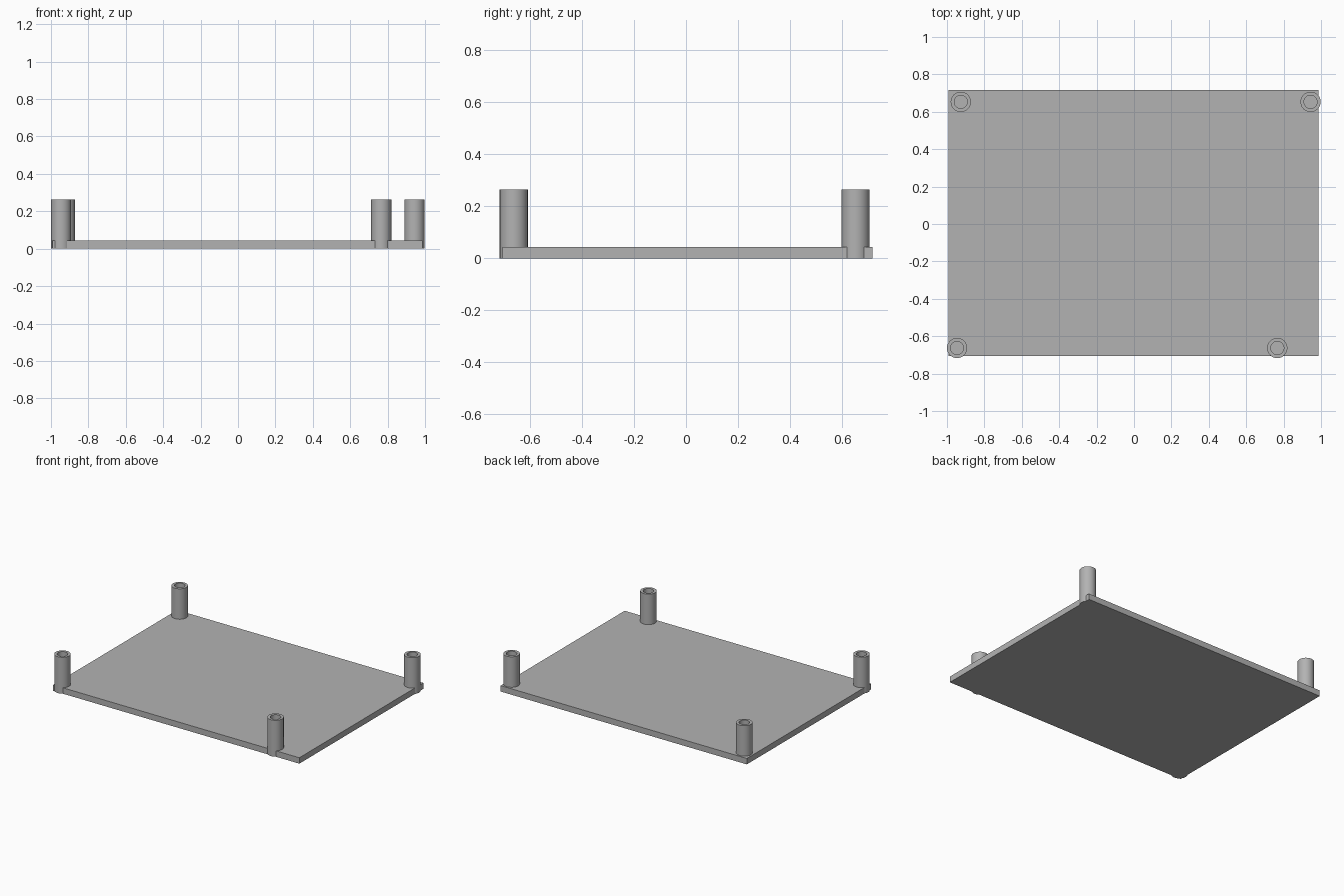
import bpy, bmesh, math

if "Cube" in bpy.data.objects:
    bpy.data.objects.remove(bpy.data.objects["Cube"], do_unlink=True)

PLATE_TOP = 0.043
POST_TOP = 0.264
OUTER, BORE = 0.054, 0.035

grey = bpy.data.materials.new("plain grey")
grey.use_nodes = True
colour = (0.45, 0.45, 0.45, 1)
grey.diffuse_color = colour
grey.node_tree.nodes["Principled BSDF"].inputs["Base Color"].default_value = colour


def add_object(name, bm):
    bmesh.ops.recalc_face_normals(bm, faces=bm.faces)
    mesh = bpy.data.meshes.new(name)
    bm.to_mesh(mesh)
    bm.free()
    mesh.materials.append(grey)
    obj = bpy.data.objects.new(name, mesh)
    bpy.context.collection.objects.link(obj)
    return obj


# Flat base plate
def base_plate(x0, x1, y0, y1):
    bm = bmesh.new()
    corners = [bm.verts.new((x, y, 0)) for x, y in ((x0, y0), (x1, y0), (x1, y1), (x0, y1))]
    face = bm.faces.new(corners)
    side = bmesh.ops.extrude_face_region(bm, geom=[face])["geom"]
    verts = [v for v in side if isinstance(v, bmesh.types.BMVert)]
    bmesh.ops.translate(bm, verts=verts, vec=(0, 0, PLATE_TOP))
    add_object("base_plate", bm)


# Hollow standoff, turned from a profile with a blind bore
def standoff(name, x, y):
    bm = bmesh.new()
    profile = [(0, 0), (OUTER, 0), (OUTER, POST_TOP), (BORE, POST_TOP), (BORE, PLATE_TOP), (0, PLATE_TOP)]
    points = [bm.verts.new((r, 0, z)) for r, z in profile]
    edges = [bm.edges.new(pair) for pair in zip(points, points[1:])]
    bmesh.ops.spin(bm, geom=points + edges, axis=(0, 0, 1), cent=(0, 0, 0),
                   angle=math.tau, steps=48, use_merge=True)
    bmesh.ops.remove_doubles(bm, verts=bm.verts, dist=0.0001)
    obj = add_object(name, bm)
    obj.location = (x, y, 0)
    bpy.ops.object.select_all(action="DESELECT")
    obj.select_set(True)
    bpy.context.view_layer.objects.active = obj
    bpy.ops.object.shade_smooth_by_angle(angle=math.radians(30))


base_plate(-0.991, 0.987, -0.706, 0.717)
for name, x, y in (("front_right_standoff", -0.946, -0.663),
                   ("front_left_standoff", 0.766, -0.663),
                   ("back_right_standoff", -0.926, 0.653),
                   ("back_left_standoff", 0.944, 0.653)):
    standoff(name, x, y)
